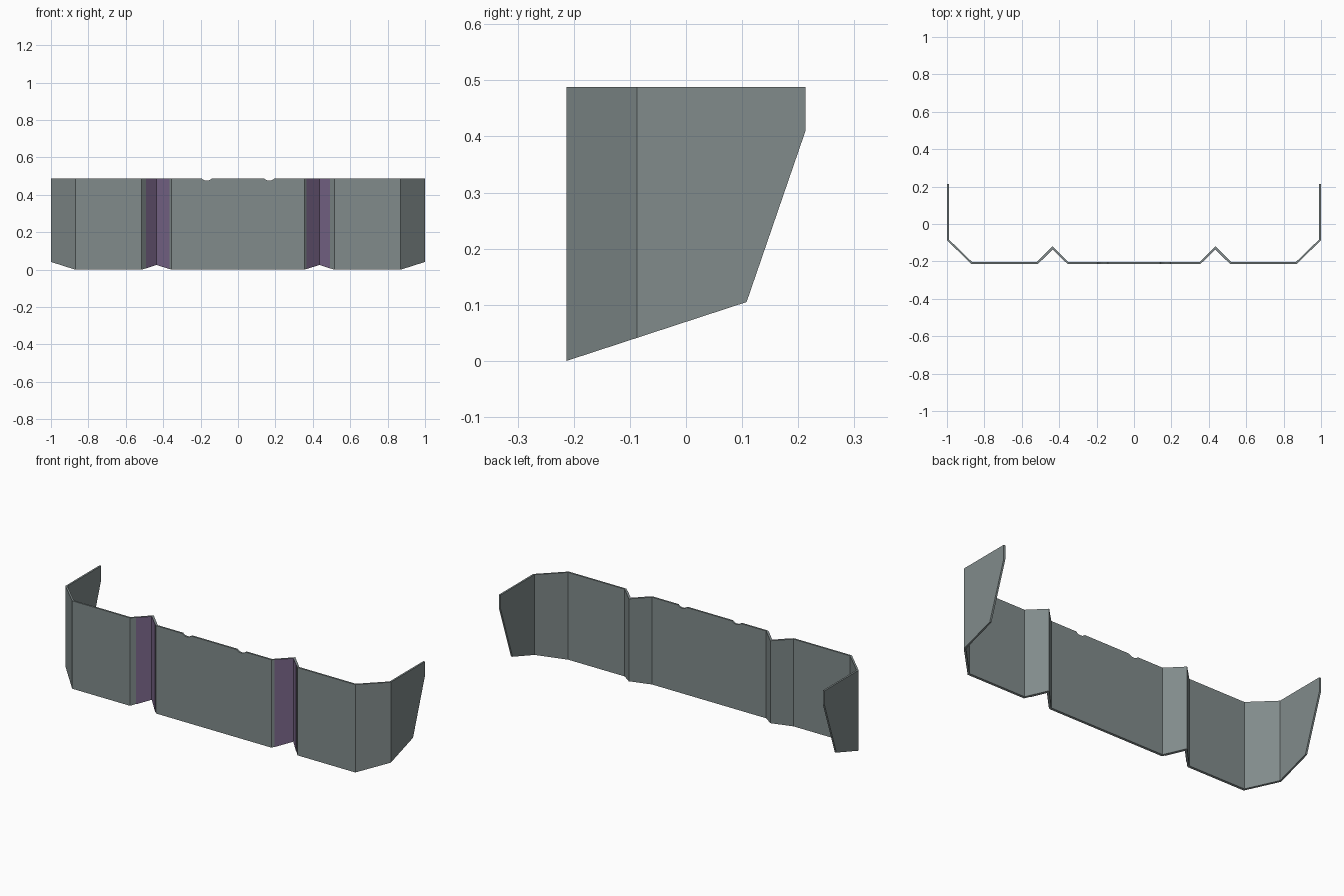
import bpy, bmesh
from mathutils import Vector

if "Cube" in bpy.data.objects:
    bpy.data.objects.remove(bpy.data.objects["Cube"])

TOP = 0.488
FRONT = -0.213


def material(name, rgb):
    m = bpy.data.materials.new(name)
    m.diffuse_color = (*rgb, 1)
    m.use_nodes = True
    m.node_tree.nodes["Principled BSDF"].inputs["Base Color"].default_value = m.diffuse_color
    return m


grey = material("slate grey", (0.22, 0.26, 0.26))
purple = material("muted purple", (0.20, 0.138, 0.262))


def bottom(y):
    """Lower edge rises gently towards the back, then steeply."""
    if y <= 0.108:
        return max(0.0, (y - FRONT) * 0.327)
    return 0.105 + (y - 0.108) * 2.905


def offset(path, d):
    """Mitred offset of an open plan path, to the left of travel."""
    pts = [Vector(p) for p in path]
    normals = []
    for a, b in zip(pts, pts[1:]):
        t = (b - a).normalized()
        normals.append(Vector((-t.y, t.x)))
    out = []
    for i, p in enumerate(pts):
        n0, n1 = normals[max(i - 1, 0)], normals[min(i, len(normals) - 1)]
        out.append(p + (n0 + n1) * d / (1 + n0.dot(n1)))
    return out


def folded_sheet(name, path, thickness, mat):
    """Upright sheet following a plan path, trimmed along its lower edge."""
    bm = bmesh.new()
    columns = []
    for line in (path, offset(path, thickness)):
        columns.append([(bm.verts.new((x, y, bottom(y))), bm.verts.new((x, y, TOP)))
                        for x, y in line])
    outer, inner = columns
    for i in range(len(path) - 1):
        (a, at), (b, bt) = outer[i], outer[i + 1]
        (c, ct), (d, dt) = inner[i], inner[i + 1]
        for f in ((a, b, bt, at), (d, c, ct, dt), (at, bt, dt, ct), (b, a, c, d)):
            bm.faces.new(f)
    for i in (0, -1):
        (a, at), (c, ct) = outer[i], inner[i]
        bm.faces.new((a, at, ct, c))
    bmesh.ops.recalc_face_normals(bm, faces=bm.faces)
    mesh = bpy.data.meshes.new(name)
    bm.to_mesh(mesh)
    bm.free()
    mesh.materials.append(mat)
    ob = bpy.data.objects.new(name, mesh)
    bpy.context.collection.objects.link(ob)
    return ob


# Main folded panel: side wing, chamfer, flat, groove, and the mirror of these
half = [(-1, 0.213), (-1, 0.108), (-1, -0.087), (-0.87, FRONT),
        (-0.515, FRONT), (-0.435, -0.133), (-0.355, FRONT)]
path = half + [(-x, y) for x, y in reversed(half)]
panel = folded_sheet("folded_panel", path, 0.010, grey)

# Two shallow rounded notches in the top edge
for x in (-0.167, 0.167):
    bpy.ops.mesh.primitive_cylinder_add(vertices=24, radius=0.0375, depth=0.1,
                                        location=(x, FRONT, TOP + 0.0255),
                                        rotation=(1.5707963, 0, 0))
    cutter = bpy.context.object
    cutter.name = "notch_cutter"
    cutter.hide_render = True
    cutter.data.materials.append(grey)
    mod = panel.modifiers.new("notch", 'BOOLEAN')
    mod.object = cutter
    mod.operation = 'DIFFERENCE'
    mod.solver = 'EXACT'
    bpy.context.view_layer.objects.active = panel
    bpy.ops.object.modifier_apply(modifier=mod.name)
    bpy.data.objects.remove(cutter)

# Thin purple linings inside the two grooves
for side, label in ((-1, "left"), (1, "right")):
    xs = sorted(side * x for x in (0.365, 0.435, 0.493))
    lining = [(x, -0.133 - abs(abs(x) - 0.435)) for x in xs]
    folded_sheet(label + "_groove_lining", lining, -0.002, purple)
